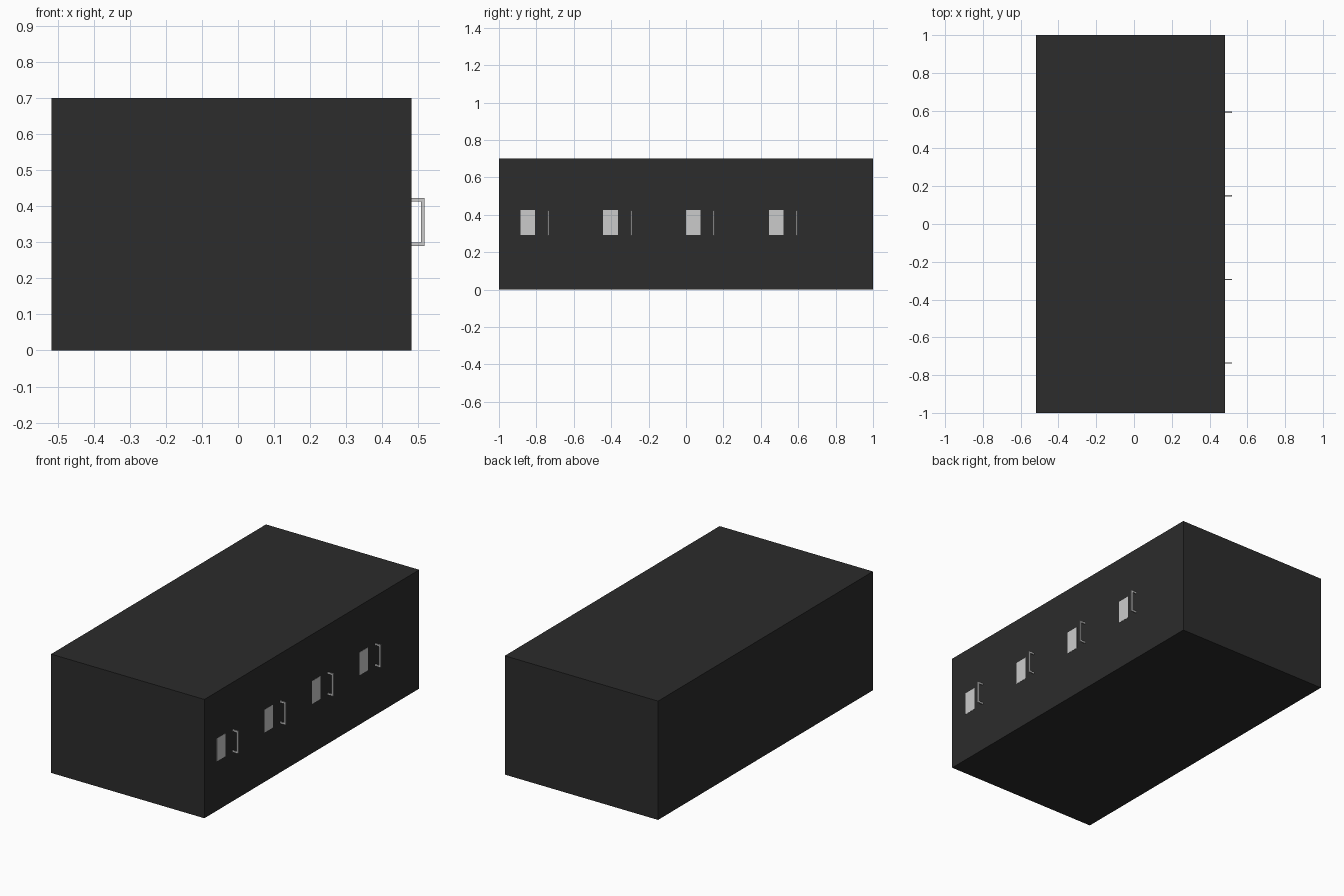
import bpy
import bmesh
from mathutils import Matrix, Vector

if "Cube" in bpy.data.objects:
    bpy.data.objects.remove(bpy.data.objects["Cube"])

FRONT_X = 0.481      # drawer face of the cabinet
SPACING = 0.4425     # distance between the handle / plate pairs


def boxes(name, extents, mat=None):
    """One object made of boxes given as (min corner, max corner)."""
    bm = bmesh.new()
    for lo, hi in extents:
        lo, hi = Vector(lo), Vector(hi)
        m = Matrix.Translation((lo + hi) / 2) @ Matrix.Diagonal((*(hi - lo), 1))
        bmesh.ops.create_cube(bm, size=1, matrix=m)
    mesh = bpy.data.meshes.new(name)
    bm.to_mesh(mesh)
    bm.free()
    ob = bpy.data.objects.new(name, mesh)
    bpy.context.collection.objects.link(ob)
    if mat:
        mesh.materials.append(mat)
    return ob


def handle(name, y, z0, z1, x1, t, w):
    """Square-bar bracket extruded from a C-shaped profile."""
    x0 = FRONT_X
    profile = [(x0, z0), (x1, z0), (x1, z1), (x0, z1),
               (x0, z1 - t), (x1 - t, z1 - t), (x1 - t, z0 + t), (x0, z0 + t)]
    bm = bmesh.new()
    face = bm.faces.new([bm.verts.new((x, y - w / 2, z)) for x, z in profile])
    ext = bmesh.ops.extrude_face_region(bm, geom=[face])
    bmesh.ops.translate(bm, vec=(0, w, 0),
                        verts=[v for v in ext["geom"] if isinstance(v, bmesh.types.BMVert)])
    bmesh.ops.recalc_face_normals(bm, faces=bm.faces)
    mesh = bpy.data.meshes.new(name)
    bm.to_mesh(mesh)
    bm.free()
    bpy.context.collection.objects.link(bpy.data.objects.new(name, mesh))


dark = bpy.data.materials.new("dark_body")
dark.diffuse_color = (0.025, 0.025, 0.025, 1)
dark.use_nodes = True
dark.node_tree.nodes["Principled BSDF"].inputs["Base Color"].default_value = dark.diffuse_color

# Cabinet body
boxes("cabinet_body", [((-0.518, -1, 0), (FRONT_X, 1, 0.7))], dark)

# Thin plates and pull handles along the right side
for i in range(4):
    y = -0.885 + i * SPACING
    boxes(f"label_plate_{i + 1}",
          [((FRONT_X - 0.001, y, 0.291), (FRONT_X + 0.001, y + 0.078, 0.426))])
    handle(f"pull_handle_{i + 1}", y + 0.149, 0.29, 0.423, 0.518, 0.01, 0.007)
